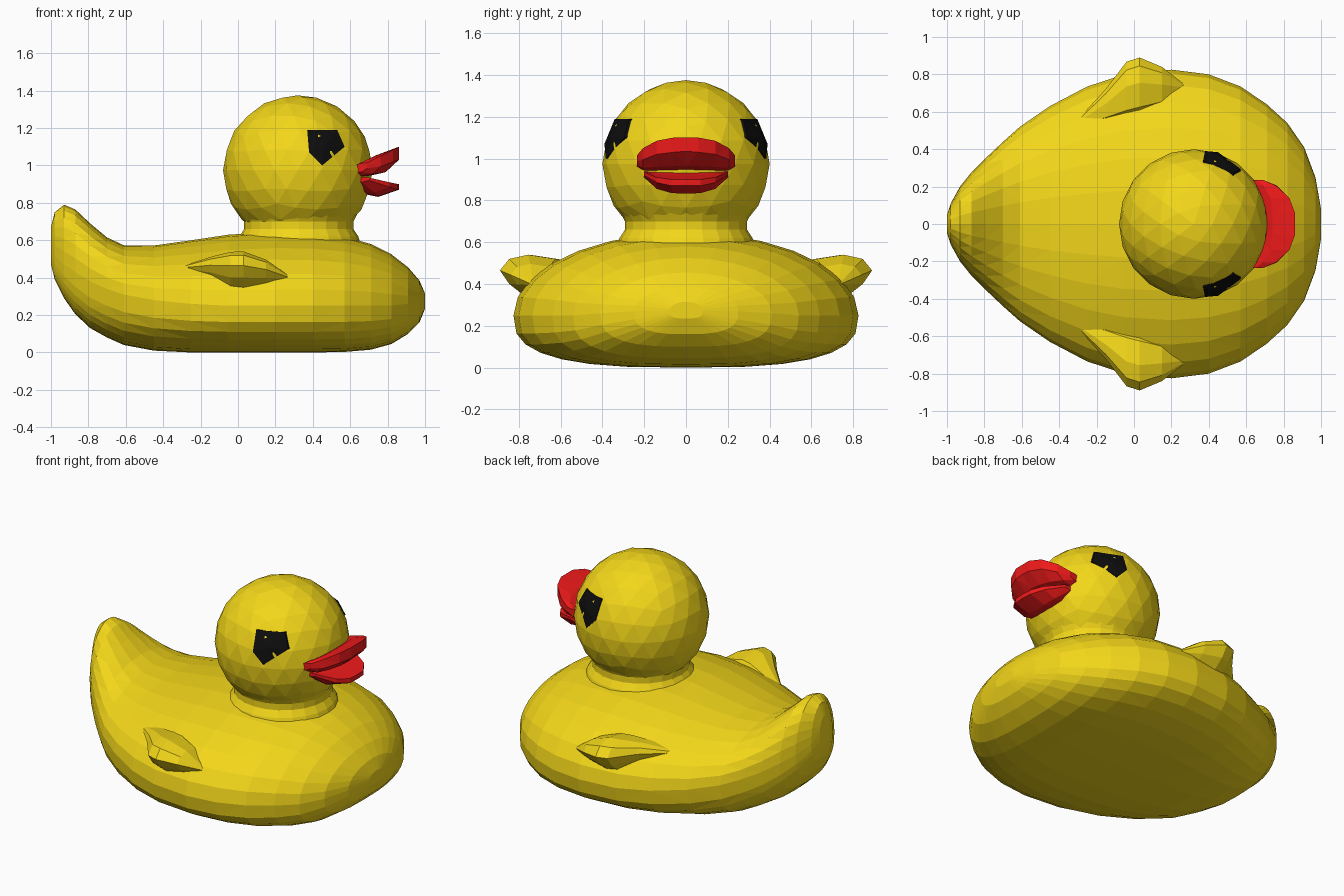
import bpy, bmesh, math


def material(name, color):
    m = bpy.data.materials.new(name)
    m.diffuse_color = color
    return m


YELLOW = material("yellow", (0.9, 0.68, 0.01, 1))
RED = material("red", (0.85, 0.01, 0.01, 1))
BLACK = material("black", (0.004, 0.004, 0.004, 1))


def finish(name, bm, mat):
    bmesh.ops.recalc_face_normals(bm, faces=bm.faces)
    mesh = bpy.data.meshes.new(name)
    bm.to_mesh(mesh)
    bm.free()
    mesh.materials.append(mat)
    obj = bpy.data.objects.new(name, mesh)
    bpy.context.collection.objects.link(obj)
    return obj


def loft(name, rings, mat):
    """Skin equal-length closed rings and cap both ends."""
    bm = bmesh.new()
    rows = [[bm.verts.new(p) for p in ring] for ring in rings]
    n = len(rows[0])
    for a, b in zip(rows, rows[1:]):
        for i in range(n):
            j = (i + 1) % n
            bm.faces.new((a[i], a[j], b[j], b[i]))
    bm.faces.new(rows[0])
    bm.faces.new(rows[-1])
    bmesh.ops.triangulate(bm, faces=bm.faces)
    return finish(name, bm, mat)


# Body: x, half width, bottom z, widest z, top z
stations = [
    (-1.0, 0.05, 0.47, 0.57, 0.67), (-0.98, 0.11, 0.39, 0.52, 0.75),
    (-0.93, 0.20, 0.29, 0.47, 0.79), (-0.87, 0.275, 0.205, 0.43, 0.765),
    (-0.79, 0.355, 0.13, 0.38, 0.69), (-0.70, 0.44, 0.08, 0.34, 0.615),
    (-0.61, 0.52, 0.04, 0.31, 0.573), (-0.45, 0.63, 0.01, 0.28, 0.572),
    (-0.25, 0.735, 0.0, 0.26, 0.60), (-0.05, 0.80, 0.0, 0.25, 0.63),
    (0.2, 0.825, 0.0, 0.25, 0.645), (0.4, 0.80, 0.0, 0.25, 0.64),
    (0.57, 0.735, 0.003, 0.25, 0.62), (0.71, 0.64, 0.015, 0.25, 0.58),
    (0.82, 0.54, 0.045, 0.25, 0.525), (0.91, 0.41, 0.10, 0.26, 0.455),
    (0.97, 0.25, 0.16, 0.27, 0.385), (1.0, 0.08, 0.235, 0.27, 0.315)]


def body_ring(x, w, zb, zm, zt, n=28):
    ring = []
    for i in range(n):
        c, s = math.cos(2 * math.pi * i / n), math.sin(2 * math.pi * i / n)
        if s >= -1e-6:
            ring.append((x, w * c, zm + (zt - zm) * s))
        else:  # boxier underside
            ring.append((x, w * math.copysign(abs(c) ** 0.7, c),
                         zm - (zm - zb) * abs(s) ** 0.7))
    return ring


loft("body", [body_ring(*s) for s in stations], YELLOW)

# Neck collar
neck = [(0.335, 0.57), (0.318, 0.62), (0.292, 0.66), (0.292, 0.70), (0.32, 0.755)]
loft("neck", [[(0.325 + r * math.cos(i * math.pi / 12), r * math.sin(i * math.pi / 12), z)
               for i in range(24)] for r, z in neck], YELLOW)

# Head
HX, HZ, HR = 0.32, 0.975, 0.4
bm = bmesh.new()
bmesh.ops.create_icosphere(bm, subdivisions=3, radius=HR)
bmesh.ops.translate(bm, verts=bm.verts, vec=(HX, 0, HZ))
finish("head", bm, YELLOW)

# Eyes: pentagon patches wrapped onto the head
outline = [(0.37, 1.19), (0.53, 1.19), (0.57, 1.10), (0.45, 1.00), (0.38, 1.07)]
for side, label in ((-1, "right"), (1, "left")):
    bm = bmesh.new()

    def on_head(x, z, r):
        return bm.verts.new((x, side * math.sqrt(r * r - (x - HX) ** 2 - (z - HZ) ** 2), z))
    rim = [on_head(x, z, 0.406) for x, z in outline]
    base = [on_head(x, z, 0.39) for x, z in outline]
    mid = on_head(0.465, 1.105, 0.408)
    for i in range(5):
        j = (i + 1) % 5
        bm.faces.new((rim[i], rim[j], mid))
        bm.faces.new((rim[i], base[i], base[j], rim[j]))
    bm.faces.new(base)
    finish("eye_" + label, bm, BLACK)


# Beak halves: (y, xz section) from the middle outwards, mirrored
def beak(name, half):
    rings = [[(x, -y, z) for x, z in sec] for y, sec in reversed(half[1:])]
    rings += [[(x, y, z) for x, z in sec] for y, sec in half]
    loft(name, rings, RED)


beak("upper_beak", [
    (0.0, [(0.66, 0.935), (0.66, 1.0), (0.74, 1.055), (0.86, 1.10), (0.86, 1.035), (0.79, 0.965)]),
    (0.06, [(0.66, 0.935), (0.66, 1.0), (0.74, 1.055), (0.86, 1.10), (0.86, 1.03), (0.785, 0.963)]),
    (0.14, [(0.65, 0.935), (0.65, 1.0), (0.73, 1.05), (0.83, 1.085), (0.83, 1.02), (0.76, 0.96)]),
    (0.205, [(0.63, 0.94), (0.63, 1.0), (0.69, 1.03), (0.76, 1.05), (0.765, 0.995), (0.72, 0.955)]),
    (0.235, [(0.61, 0.96), (0.61, 0.99), (0.65, 1.01), (0.69, 1.015), (0.69, 0.985), (0.66, 0.965)])])
beak("lower_beak", [
    (0.0, [(0.66, 0.85), (0.66, 0.945), (0.75, 0.92), (0.86, 0.90), (0.86, 0.87), (0.75, 0.832)]),
    (0.07, [(0.66, 0.85), (0.66, 0.945), (0.75, 0.92), (0.855, 0.90), (0.855, 0.87), (0.75, 0.835)]),
    (0.14, [(0.64, 0.87), (0.64, 0.945), (0.73, 0.925), (0.81, 0.91), (0.81, 0.885), (0.73, 0.855)]),
    (0.20, [(0.61, 0.92), (0.61, 0.945), (0.65, 0.94), (0.70, 0.935), (0.70, 0.92), (0.66, 0.91)])])

# Wings: one yz section scaled along x
section = [(-0.19, 0.0), (-0.13, 0.075), (0.0, 0.095), (0.09, 0.075),
           (0.135, 0.02), (0.09, -0.045), (0.02, -0.10), (-0.13, -0.09)]
spine = [(-0.32, 0.53, 0.45, 0.05), (-0.15, 0.645, 0.455, 0.58), (-0.04, 0.735, 0.445, 0.98),
         (0.03, 0.755, 0.445, 1.0), (0.15, 0.745, 0.43, 0.7), (0.27, 0.73, 0.40, 0.12)]
for side, label in ((-1, "right"), (1, "left")):
    loft("wing_" + label,
         [[(x, side * (cy + s * a), cz + s * b) for a, b in section] for x, cy, cz, s in spine],
         YELLOW)
